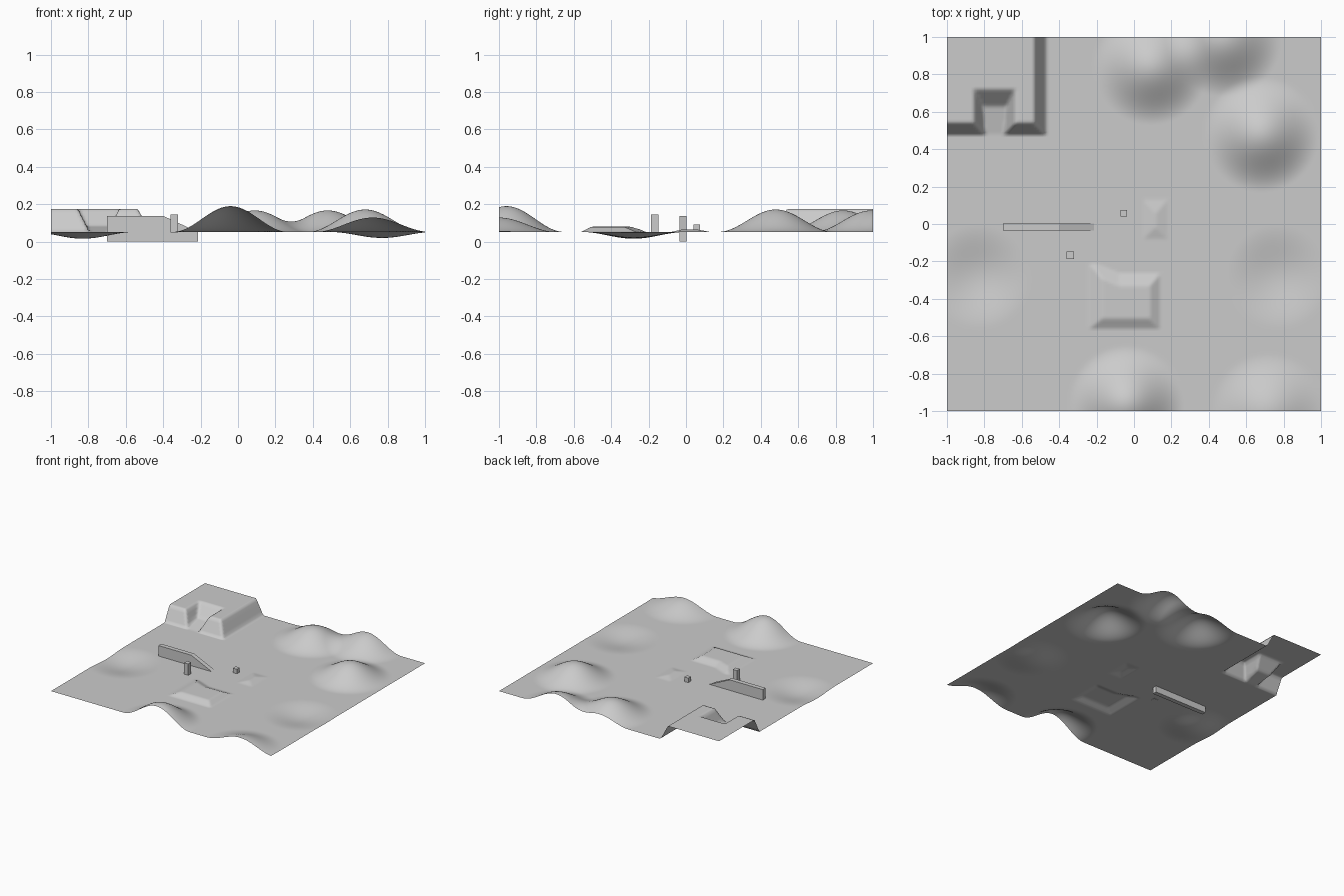
import bpy, bmesh, math
from mathutils import Vector

if "Cube" in bpy.data.objects:
    bpy.data.objects.remove(bpy.data.objects["Cube"])

BASE = 0.052
N = 160

mat = bpy.data.materials.new("plain grey")
mat.diffuse_color = (0.6, 0.6, 0.6, 1)
mat.use_nodes = True
mat.node_tree.nodes["Principled BSDF"].inputs["Base Color"].default_value = mat.diffuse_color

# round hills and hollows: x, y, height, radius
BUMPS = [(-0.04, -0.96, 0.138, 0.31), (0.72, -1.0, 0.077, 0.31),
         (0.09, 0.84, 0.115, 0.31), (0.48, 0.99, 0.115, 0.31),
         (0.68, 0.48, 0.12, 0.31),
         (-0.83, -0.28, -0.036, 0.28), (0.77, -0.28, -0.032, 0.28)]


def step(a, b, t):
    """Linear ramp from 0 at a to 1 at b."""
    return max(0.0, min(1.0, (t - a) / (b - a)))


def height(x, y):
    z = BASE
    for cx, cy, h, r in BUMPS:
        d = math.hypot(x - cx, y - cy)
        if d < r:
            z += h * 0.5 * (1 + math.cos(math.pi * d / r))
    # corner plateau with a ramp notch in its front
    plateau = min(step(-0.47, -0.535, x), step(0.475, 0.54, y))
    notch_side = step(0.05, 0.11, abs(x + 0.745))
    notch_floor = 0.25 * step(0.48, 0.63, y) + 0.75 * step(0.63, 0.72, y)
    plateau = min(plateau, max(notch_side, notch_floor))
    z += 0.123 * plateau
    # low central terrace, easing in from the left
    back = -0.26 - 0.05 * step(-0.2, -0.08, x)
    terrace = min(step(-0.24, -0.17, x), step(0.14, 0.085, x),
                  step(-0.56, -0.505, y), step(back + 0.045, back - 0.02, y))
    z += 0.028 * terrace
    # small low rise
    rise = min(step(0.05, 0.11, x), step(0.18, 0.12, x),
               step(-0.08, -0.02, y), step(0.13, 0.06, y))
    return z + 0.013 * rise


def add_object(name, bm):
    me = bpy.data.meshes.new(name)
    bm.to_mesh(me)
    bm.free()
    me.materials.append(mat)
    ob = bpy.data.objects.new(name, me)
    bpy.context.collection.objects.link(ob)
    return ob


# terrain sheet
bm = bmesh.new()
bmesh.ops.create_grid(bm, x_segments=N, y_segments=N, size=1)
for v in bm.verts:
    v.co.z = height(v.co.x, v.co.y)
for f in bm.faces:
    f.smooth = True
add_object("terrain", bm)


def prism(name, profile, y0, y1):
    """Extrude an x-z profile from y0 to y1."""
    bm = bmesh.new()
    face = bm.faces.new([bm.verts.new((x, y0, z)) for x, z in profile])
    out = bmesh.ops.extrude_face_region(bm, geom=[face])
    verts = [g for g in out["geom"] if isinstance(g, bmesh.types.BMVert)]
    bmesh.ops.translate(bm, verts=verts, vec=Vector((0, y1 - y0, 0)))
    bmesh.ops.recalc_face_normals(bm, faces=bm.faces)
    add_object(name, bm)


def box(name, x0, x1, y0, y1, z0, z1):
    prism(name, [(x0, z0), (x1, z0), (x1, z1), (x0, z1)], y0, y1)


# wall with sloping end, post and small block
prism("sloped_wall", [(-0.70, 0), (-0.215, 0), (-0.215, 0.052),
                      (-0.40, 0.138), (-0.70, 0.138)], -0.034, 0.003)
box("post", -0.36, -0.322, -0.186, -0.148, 0.05, 0.145)
box("small_block", -0.073, -0.037, 0.039, 0.075, 0.055, 0.092)
